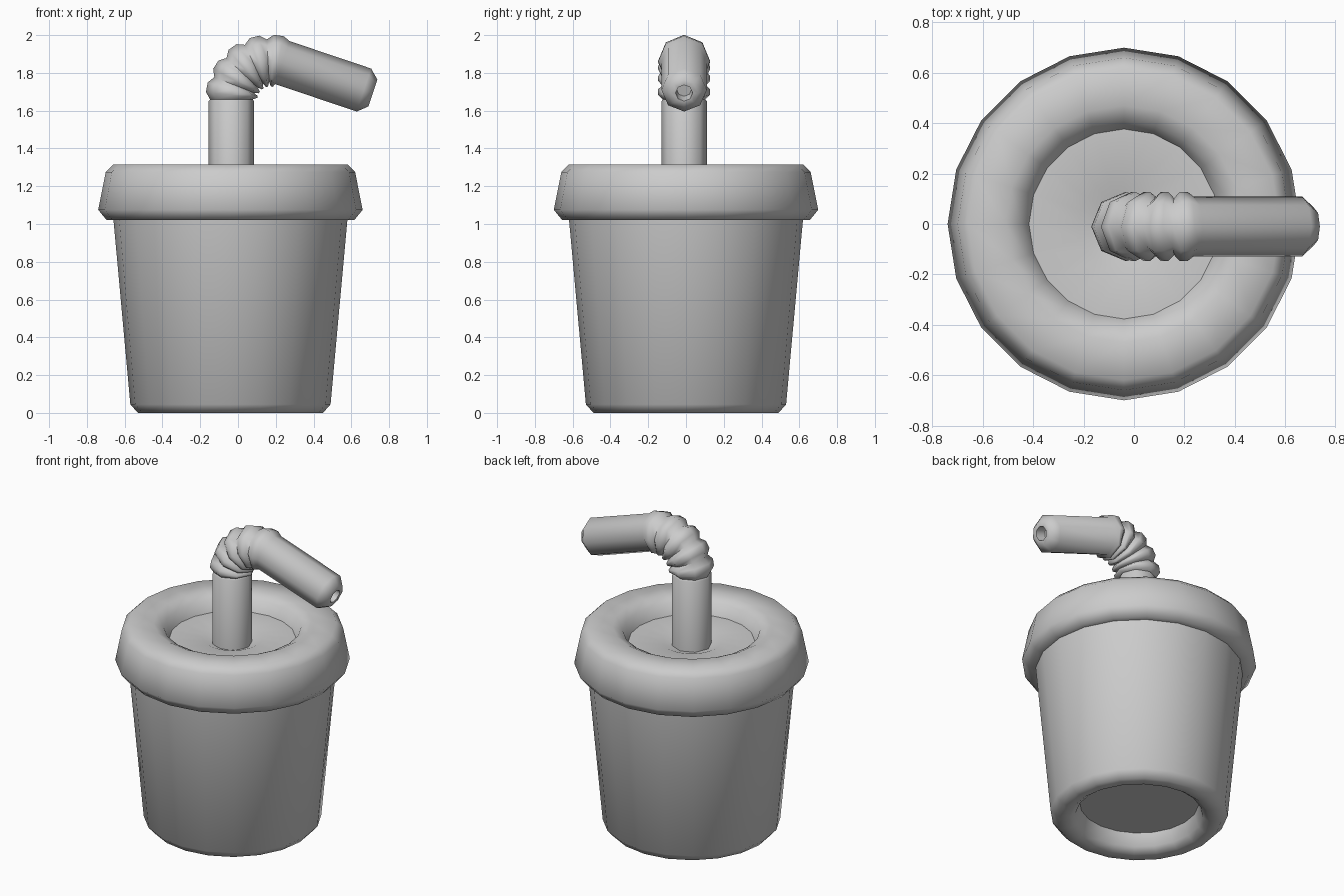
import bpy, bmesh
from math import sin, cos, pi, radians
from mathutils import Vector

if "Cube" in bpy.data.objects:
    bpy.data.objects.remove(bpy.data.objects["Cube"])

grey = bpy.data.materials.new("plain grey")
grey.use_nodes = True
colour = (0.6, 0.6, 0.6, 1)
grey.diffuse_color = colour
grey.node_tree.nodes["Principled BSDF"].inputs["Base Color"].default_value = colour


def loft(name, rings, sides):
    """Skin rings of (centre, lean towards +x, radius) and cap both ends."""
    bm = bmesh.new()
    loops = []
    for centre, lean, radius in rings:
        u = Vector((cos(lean), 0, -sin(lean)))
        v = Vector((0, 1, 0))
        angles = [2 * pi * i / sides for i in range(sides)]
        loops.append([bm.verts.new(Vector(centre) + radius * (u * cos(a) + v * sin(a)))
                      for a in angles])
    for low, high in zip(loops, loops[1:]):
        for i in range(sides):
            j = (i + 1) % sides
            bm.faces.new((low[i], low[j], high[j], high[i]))
    bm.faces.new(loops[0])
    bm.faces.new(loops[-1])
    bmesh.ops.recalc_face_normals(bm, faces=bm.faces)
    mesh = bpy.data.meshes.new(name)
    bm.to_mesh(mesh)
    bm.free()
    mesh.materials.append(grey)
    obj = bpy.data.objects.new(name, mesh)
    bpy.context.collection.objects.link(obj)
    bpy.ops.object.select_all(action="DESELECT")
    obj.select_set(True)
    bpy.context.view_layer.objects.active = obj
    bpy.ops.object.shade_smooth_by_angle(angle=radians(60))
    return obj


def lathe(name, profile):
    return loft(name, [((-0.04, 0, z), 0, r) for r, z in profile], 20)


# Tapered cup with a hollow foot
lathe("cup", [(0.355, 0.11), (0.38, 0.03), (0.42, 0), (0.49, 0),
              (0.53, 0.045), (0.62, 1.03)])

# Overhanging lid with a sunken middle that dips around the straw
lathe("lid", [(0.6, 1.02), (0.655, 1.02), (0.70, 1.075), (0.66, 1.275), (0.62, 1.315),
              (0.47, 1.315), (0.41, 1.285), (0.377, 1.215), (0.18, 1.215), (0.12, 1.19)])

# Straw: upright tube, ridged bend, drooping mouth end
x0, y0, z0 = -0.035, -0.01, 1.66
tube, bend, turn, ridges = 0.12, 0.205, radians(108.6), 5
rings = [((x0, y0, 1.15), 0, tube), ((x0, y0, z0 - 0.01), 0, tube)]


def on_bend(t):
    a = turn * t
    return Vector((x0 + bend * (1 - cos(a)), y0, z0 + bend * sin(a))), a


for k in range(ridges):
    for part, radius in ((0, 0.113), (0.3, 0.137), (0.7, 0.137)):
        centre, lean = on_bend((k + part) / ridges)
        rings.append((centre, lean, radius))
end, lean = on_bend(1)
along = Vector((sin(lean), 0, cos(lean)))
for distance, radius in ((0, tube), (0.455, tube), (0.505, 0.075),
                         (0.505, 0.045), (0.44, 0.04)):
    rings.append((end + along * distance, lean, radius))
loft("straw", rings, 8)
